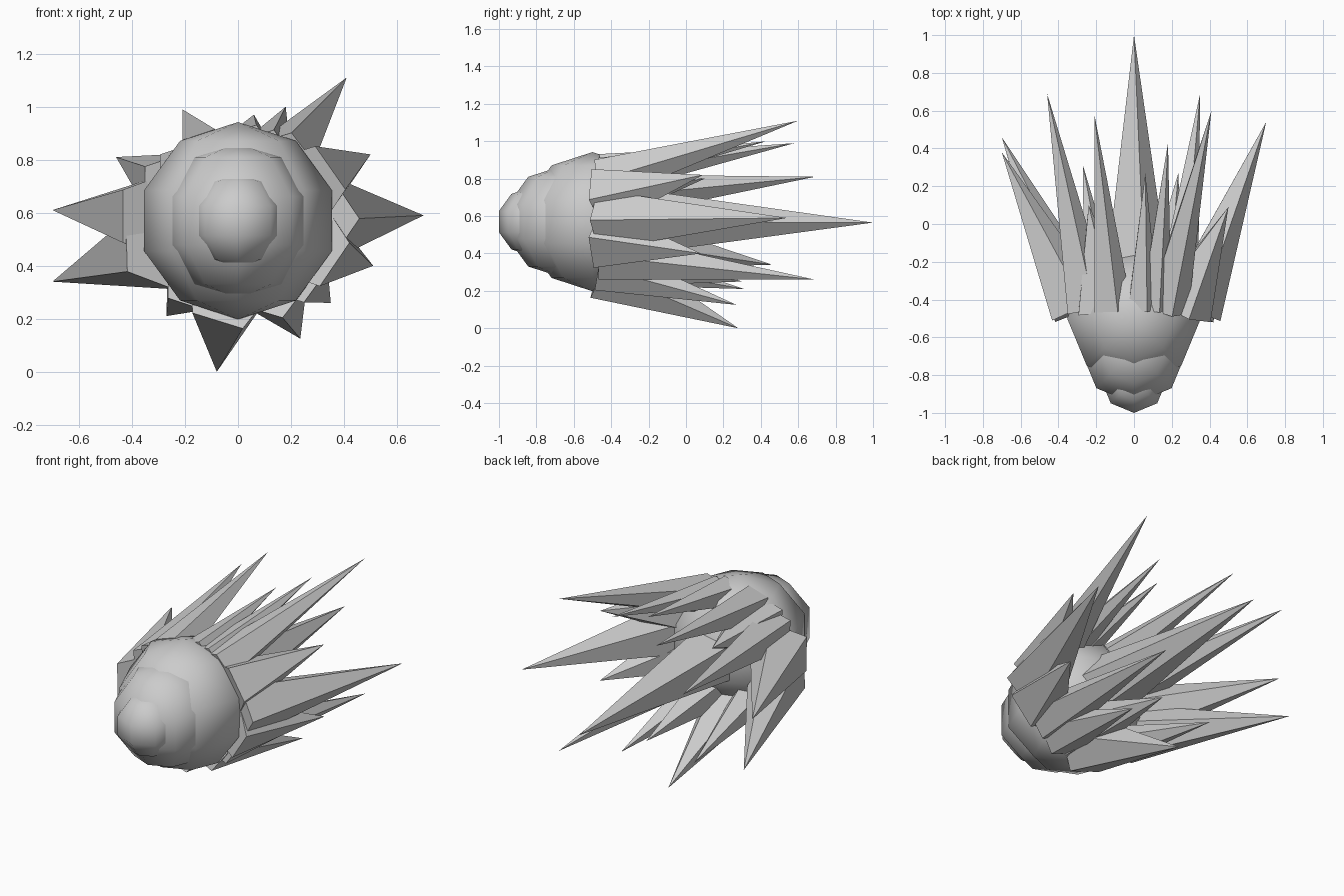
import bpy, bmesh, math
from mathutils import Vector, Matrix

if "Cube" in bpy.data.objects:
    bpy.data.objects.remove(bpy.data.objects["Cube"])

grey = bpy.data.materials.new("light_grey")
grey.diffuse_color = (0.6, 0.6, 0.6, 1)
grey.use_nodes = True
grey.node_tree.nodes["Principled BSDF"].inputs["Base Color"].default_value = grey.diffuse_color
ZC = 0.57  # height of the central axis


def finish(bm, name, smooth):
    bmesh.ops.recalc_face_normals(bm, faces=bm.faces)
    me = bpy.data.meshes.new(name)
    bm.to_mesh(me)
    bm.free()
    me.materials.append(grey)
    for p in me.polygons:
        p.use_smooth = smooth
    ob = bpy.data.objects.new(name, me)
    bpy.context.collection.objects.link(ob)


def ball(name, y, r):
    bm = bmesh.new()
    bmesh.ops.create_uvsphere(bm, u_segments=8, v_segments=5, radius=r,
                              matrix=Matrix.Translation((0, y, ZC)))
    finish(bm, name, True)


def spike(name, base, tip, r):
    base, tip = Vector(base), Vector(tip)
    q = Vector((0, 1, 0)).rotation_difference(tip - base)
    bm = bmesh.new()
    ring = []
    for k in range(5):
        a = k * math.tau / 5
        ring.append(bm.verts.new(base + q @ Vector((r * math.cos(a), 0, r * math.sin(a)))))
    apex = bm.verts.new(tip)
    bm.faces.new(ring)
    for k in range(5):
        bm.faces.new((ring[k], ring[(k + 1) % 5], apex))
    finish(bm, name, False)


# three nested balls form the rounded head
ball("head_outer", -0.50, 0.372)
ball("head_middle", -0.67, 0.296)
ball("head_nose", -0.826, 0.183)

# trailing flame spikes: tip x, y, z, base radius, base distance from axis
spikes = [
    (0.41, 0.60, 1.11, 0.12, 0.28),
    (-0.21, 0.58, 0.99, 0.11, 0.27),
    (0.18, 0.43, 1.00, 0.09, 0.28),
    (0.06, 0.27, 0.97, 0.09, 0.28),
    (0.50, 0.09, 0.82, 0.17, 0.28),
    (-0.46, 0.69, 0.81, 0.13, 0.28),
    (0.70, 0.54, 0.59, 0.17, 0.30),
    (-0.70, 0.38, 0.61, 0.17, 0.31),
    (-0.70, 0.46, 0.34, 0.17, 0.31),
    (0.51, 0.08, 0.40, 0.17, 0.28),
    (0.35, 0.69, 0.26, 0.13, 0.28),
    (-0.27, 0.31, 0.21, 0.12, 0.28),
    (0.235, 0.27, 0.125, 0.13, 0.28),
    (-0.08, 0.28, 0.0, 0.17, 0.26),
    (0.05, 0.30, 0.25, 0.16, 0.20),
    (-0.24, 0.10, 0.80, 0.17, 0.22),
]
for i, (x, y, z, r, d) in enumerate(spikes):
    out = Vector((x, 0, z - ZC)).normalized() * d
    spike(f"flame_spike_{i + 1}", (out.x, -0.45, ZC + out.z), (x, y, z), r)
spike("flame_spike_centre", (0, -0.45, ZC), (0, 1.0, 0.565), 0.21)
